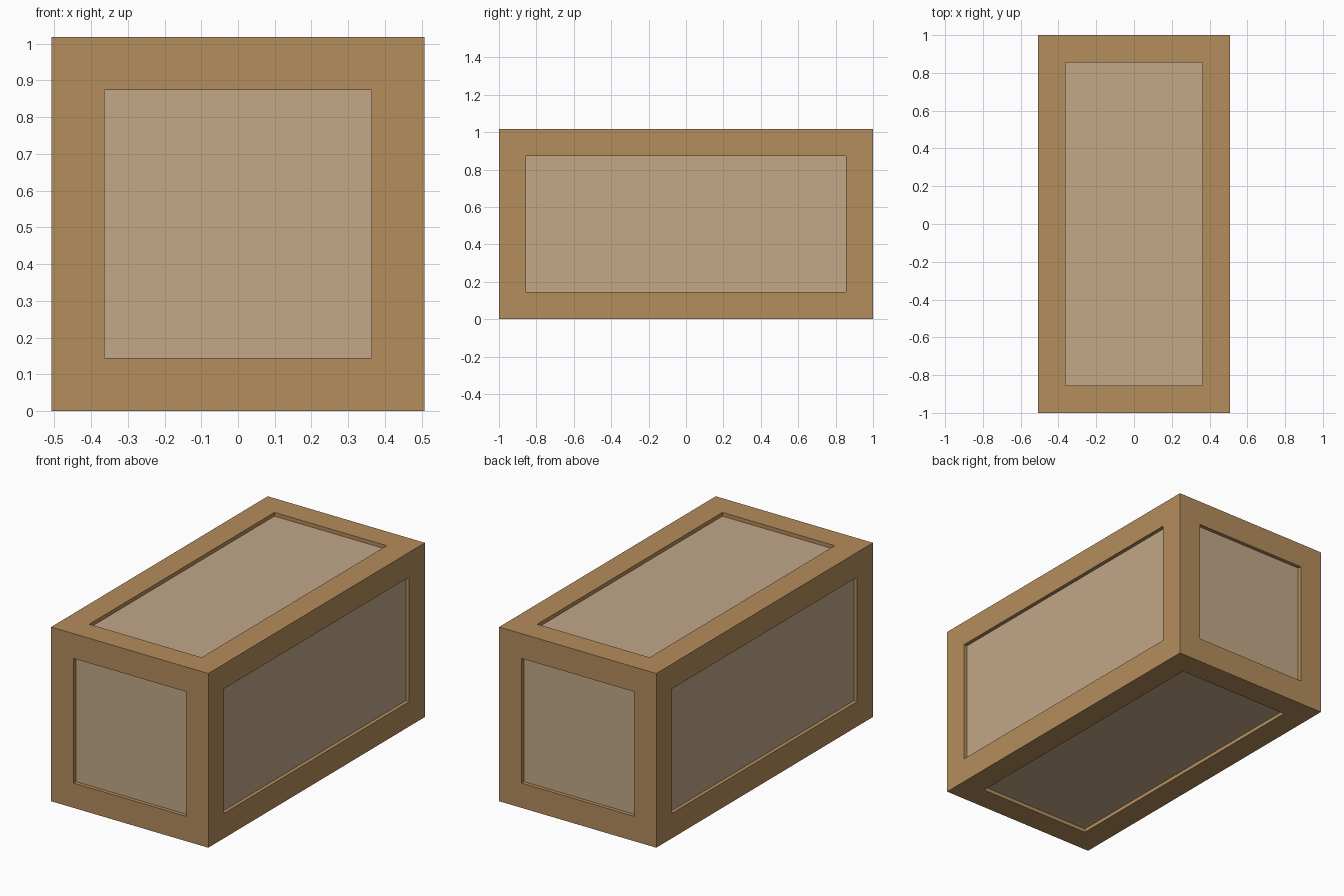
import bpy, bmesh
from mathutils import Matrix, Vector

if "Cube" in bpy.data.objects:
    bpy.data.objects.remove(bpy.data.objects["Cube"])

W, L, H = 1.016, 2.0, 1.018      # outer size
BORDER, RECESS = 0.145, 0.022    # frame width and panel depth


def material(name, rgb):
    m = bpy.data.materials.new(name)
    m.diffuse_color = (*rgb, 1)
    m.use_nodes = True
    m.node_tree.nodes["Principled BSDF"].inputs["Base Color"].default_value = m.diffuse_color
    return m


def add_object(name, bm, mat):
    mesh = bpy.data.meshes.new(name)
    bm.to_mesh(mesh)
    mesh.materials.append(mat)
    obj = bpy.data.objects.new(name, mesh)
    bpy.context.collection.objects.link(obj)
    return obj


frame_wood = material("frame wood", (0.462, 0.266, 0.107))
panel_wood = material("pale panel wood", (0.539, 0.392, 0.250))

# Crate body: a box with every side inset, then sunk
bm = bmesh.new()
bmesh.ops.create_cube(bm, size=1, matrix=Matrix.Translation((0, 0, H / 2)) @ Matrix.Diagonal((W, L, H, 1)))
bmesh.ops.recalc_face_normals(bm, faces=bm.faces)
sides = list(bm.faces)
bmesh.ops.inset_individual(bm, faces=sides, thickness=BORDER, use_even_offset=True)
bmesh.ops.inset_individual(bm, faces=sides, thickness=0, depth=-RECESS)

# Sunken panels, one per side
directions = {"right": (1, 0, 0), "left": (-1, 0, 0), "back": (0, 1, 0),
              "front": (0, -1, 0), "top": (0, 0, 1), "bottom": (0, 0, -1)}
for side, d in directions.items():
    face = max(sides, key=lambda f: f.normal.dot(Vector(d)))
    pm = bmesh.new()
    pm.faces.new([pm.verts.new(v.co) for v in face.verts])
    add_object(side + "_panel", pm, panel_wood)
    pm.free()

# Frame: what is left once the panels are taken out
bmesh.ops.delete(bm, geom=sides, context='FACES_ONLY')
add_object("frame", bm, frame_wood)
bm.free()
